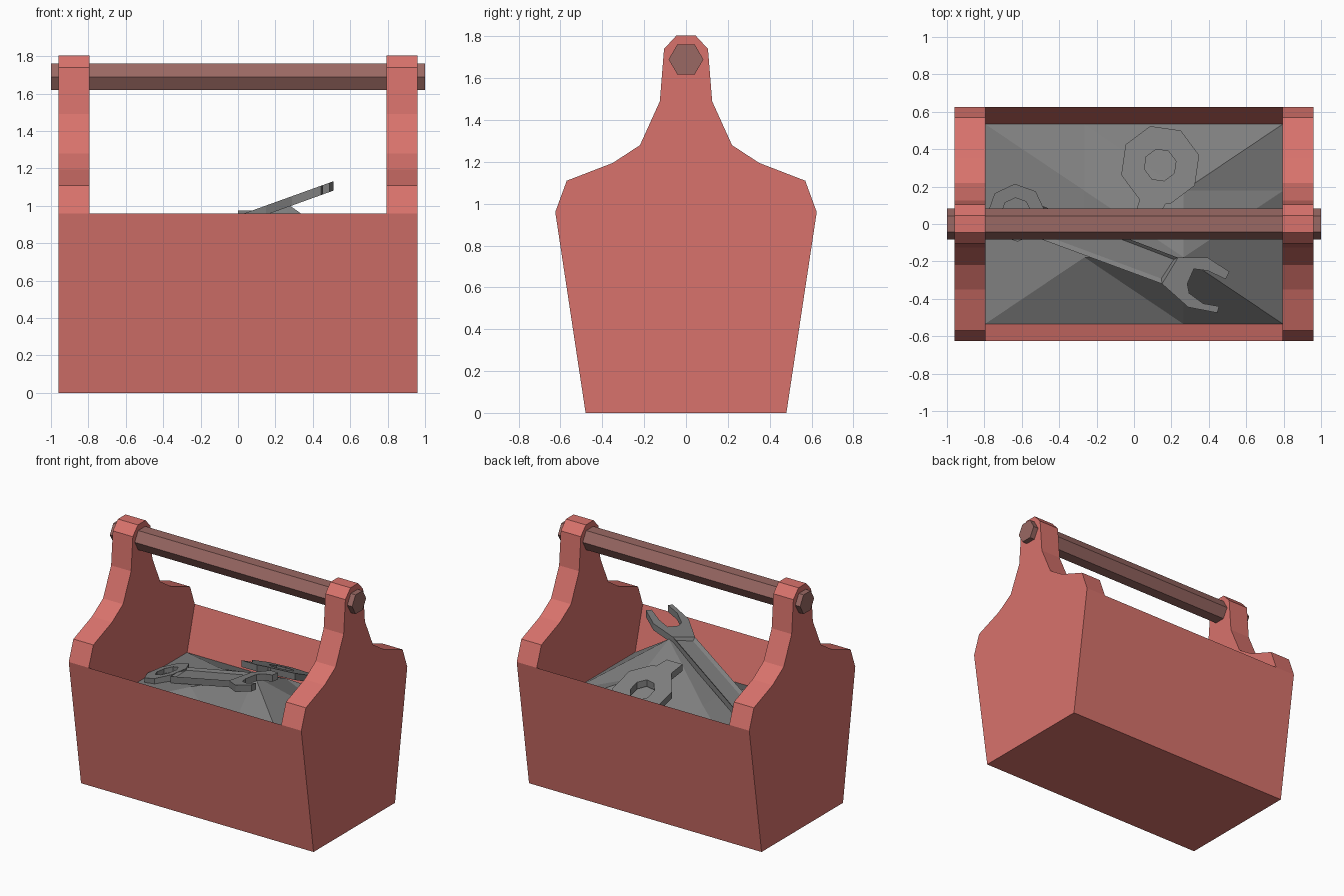
import bpy, bmesh, math

cube = bpy.data.objects.get("Cube")
if cube:
    bpy.data.objects.remove(cube)


def material(name, rgb):
    m = bpy.data.materials.new(name)
    m.use_nodes = True
    m.diffuse_color = (*rgb, 1)
    m.node_tree.nodes["Principled BSDF"].inputs["Base Color"].default_value = (*rgb, 1)
    return m


RED = material("painted red", (0.69, 0.17, 0.15))
BROWN = material("dusty brown", (0.32, 0.14, 0.125))
GREY = material("tool grey", (0.21, 0.21, 0.21))


def finish(name, bm, mat):
    bmesh.ops.recalc_face_normals(bm, faces=bm.faces[:])
    mesh = bpy.data.meshes.new(name)
    bm.to_mesh(mesh)
    bm.free()
    mesh.materials.append(mat)
    obj = bpy.data.objects.new(name, mesh)
    bpy.context.collection.objects.link(obj)
    return obj


def extrude_x(name, profile, x0, x1, mat):
    """Extrude a (y, z) profile along x."""
    bm = bmesh.new()
    face = bm.faces.new([bm.verts.new((x0, y, z)) for y, z in profile])
    ext = bmesh.ops.extrude_face_region(bm, geom=[face])["geom"]
    verts = [v for v in ext if isinstance(v, bmesh.types.BMVert)]
    bmesh.ops.translate(bm, verts=verts, vec=(x1 - x0, 0, 0))
    return finish(name, bm, mat)


def mirrored(half):
    return half + [(-y, z) for y, z in reversed(half)]


def circle(cx, cy, r, n, turn=0.0):
    return [(cx + r * math.cos(turn + 2 * math.pi * i / n),
             cy + r * math.sin(turn + 2 * math.pi * i / n)) for i in range(n)]


def plate(name, outline, plane, hole=None, groove=False, thick=0.05):
    """Tool slab whose top lies on a sloping plane, with an optional hole or groove."""
    bm = bmesh.new()

    def loop(points, drop):
        return [bm.verts.new((x, y, plane(x, y) - drop)) for x, y in points]

    def bridge(a, b):
        for i in range(len(a)):
            j = (i + 1) % len(a)
            bm.faces.new((a[i], a[j], b[j], b[i]))

    top, low = loop(outline, 0), loop(outline, thick)
    bridge(top, low)
    if hole:
        hole_top, hole_low = loop(hole, 0), loop(hole, thick)
        bridge(hole_top, hole_low)
        bridge(top, hole_top)
        bridge(low, hole_low)
    else:
        cap = bm.faces.new(top)
        bm.faces.new(low)
        bmesh.ops.recalc_face_normals(bm, faces=bm.faces[:])
        if groove:
            bmesh.ops.inset_individual(bm, faces=[cap], thickness=0.03, depth=-0.015)
    return finish(name, bm, GREY)


# End panels
panel = mirrored([(0.48, 0), (0.625, 0.96), (0.57, 1.11), (0.35, 1.195),
                  (0.22, 1.28), (0.125, 1.49), (0.105, 1.74), (0.045, 1.805)])
extrude_x("left_end_panel", panel, 0.795, 0.96, RED)
extrude_x("right_end_panel", panel, -0.96, -0.795, RED)

# Trough with sloping walls
FLOOR = 0.63
extrude_x("trough", mirrored([(0.48, 0), (0.625, 0.96), (0.535, FLOOR)]), -0.795, 0.795, RED)

# Six-sided carrying bar
extrude_x("carry_handle", circle(0, 1.69, 0.083, 6), -1, 1, BROWN)

# Faceted heap filling the trough
xs = [-0.797, -0.265, 0.265, 0.797]
ys = [-0.535, -0.178, 0.178, 0.535]
peaks = {(1, 1): 0.79, (2, 1): 1.01, (1, 2): 0.79, (2, 2): 0.86}
bm = bmesh.new()
grid = {(i, j): bm.verts.new((x, y, peaks.get((i, j), FLOOR + 0.002)))
        for i, x in enumerate(xs) for j, y in enumerate(ys)}
rising = {(0, 0), (2, 1), (2, 2)}
for i in range(3):
    for j in range(3):
        a, b, c, d = (grid[k] for k in ((i, j), (i + 1, j), (i + 1, j + 1), (i, j + 1)))
        tris = ((a, b, c), (a, c, d)) if (i, j) in rising else ((a, b, d), (b, c, d))
        for t in tris:
            bm.faces.new(t)
finish("heap", bm, GREY)


# Long wrench, open jaw raised over the rim
def long_plane(x, y):
    return 0.955 + 0.36 * (x - 0.02)


plate("long_wrench_ring", circle(-0.63, 0.06, 0.155, 8, 0.05), long_plane,
      hole=circle(-0.63, 0.06, 0.08, 8, 0.05))
plate("long_wrench_shank", [(-0.5, 0.1), (-0.5, -0.08), (0.15, -0.32), (0.235, -0.18)],
      long_plane, groove=True)
plate("long_wrench_jaw",
      [(0.235, -0.18), (0.395, -0.18), (0.51, -0.255), (0.49, -0.295), (0.395, -0.25),
       (0.32, -0.24), (0.285, -0.32), (0.295, -0.37), (0.37, -0.425), (0.455, -0.44),
       (0.445, -0.475), (0.29, -0.445), (0.15, -0.32)], long_plane)


# Short wrench, ring resting on the back slope
def short_plane(x, y):
    return 0.85 + 0.45 * (0.32 - y)


plate("short_wrench_ring", circle(0.14, 0.315, 0.215, 8, 0.25), short_plane,
      hole=circle(0.14, 0.315, 0.087, 8, 0.25))
plate("short_wrench_shank", [(0.04, 0.16), (0.0, 0.04), (0.13, 0.04), (0.2, 0.16)], short_plane)
